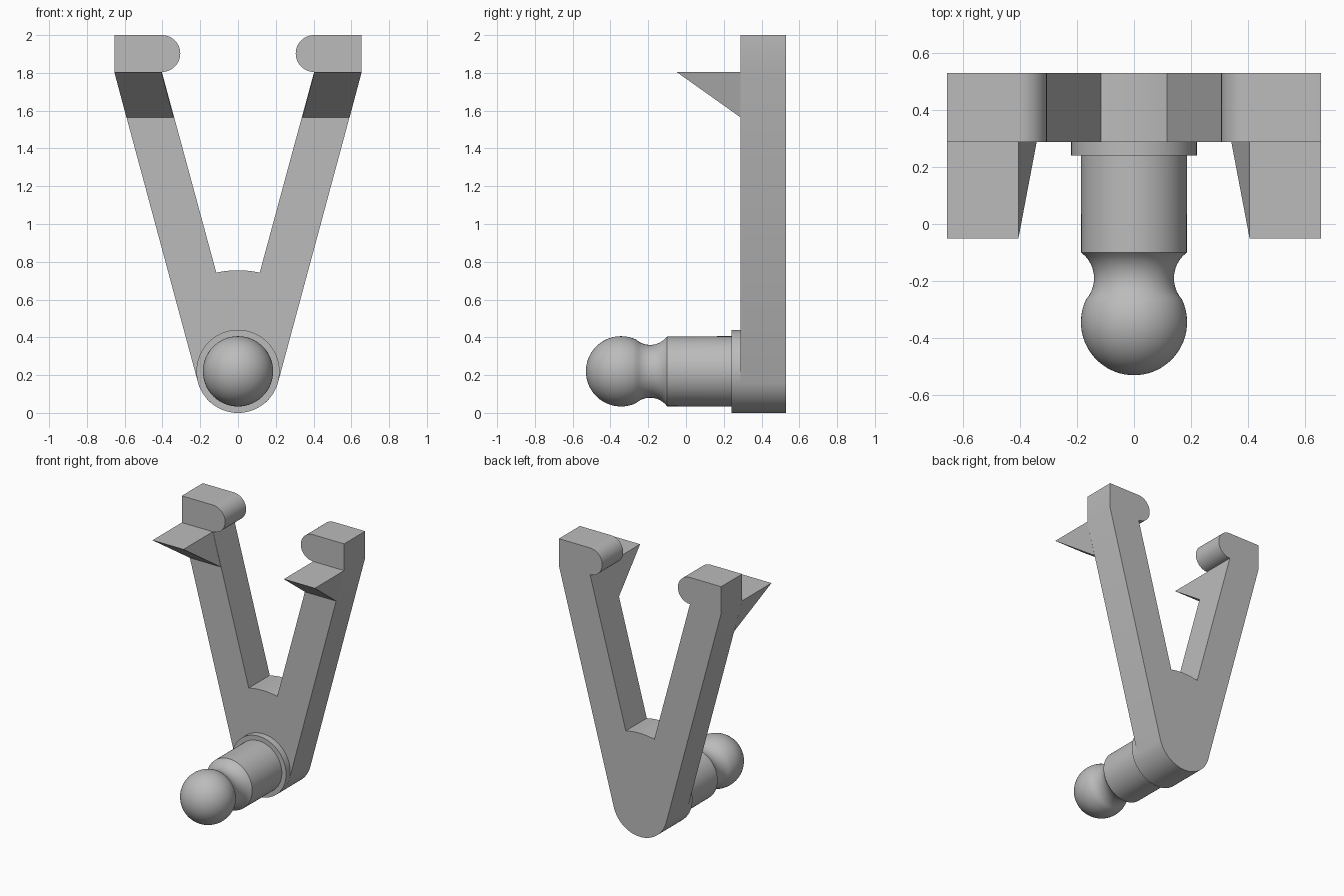
import bpy, bmesh
from math import sin, cos, radians, sqrt, pi
from mathutils import Matrix, Vector

if "Cube" in bpy.data.objects:
    bpy.data.objects.remove(bpy.data.objects["Cube"])

grey = bpy.data.materials.new("grey")
grey.use_nodes = True
grey.diffuse_color = (0.5, 0.5, 0.5, 1)
grey.node_tree.nodes["Principled BSDF"].inputs["Base Color"].default_value = (0.5, 0.5, 0.5, 1)

FRONT, BACK = 0.288, 0.53      # depth range of the fork
AXIS_Z, BASE_R = 0.22, 0.22    # pin axis height and rounded foot radius
BALL_R, BALL_Y = 0.186, -0.344
LEDGE_Z = 1.805                # underside of the hooks


def finish(name, bm):
    bmesh.ops.remove_doubles(bm, verts=bm.verts, dist=1e-5)
    bmesh.ops.recalc_face_normals(bm, faces=bm.faces)
    mesh = bpy.data.meshes.new(name)
    bm.to_mesh(mesh)
    bm.free()
    mesh.materials.append(grey)
    obj = bpy.data.objects.new(name, mesh)
    bpy.context.collection.objects.link(obj)
    bpy.ops.object.select_all(action='DESELECT')
    obj.select_set(True)
    bpy.context.view_layer.objects.active = obj
    bpy.ops.object.shade_smooth_by_angle(angle=radians(30))
    return obj


def arc(cx, cz, r, start, end, steps):
    angles = [radians(start + (end - start) * i / steps) for i in range(steps + 1)]
    return [(cx + r * cos(a), cz + r * sin(a)) for a in angles]


def extrude(bm, points, shift):
    face = bm.faces.new([bm.verts.new(p) for p in points])
    new = bmesh.ops.extrude_face_region(bm, geom=[face])["geom"]
    verts = [v for v in new if isinstance(v, bmesh.types.BMVert)]
    bmesh.ops.translate(bm, verts=verts, vec=shift)


def lathe(name, profile):
    """Turn (y, radius) points around the pin axis."""
    bm = bmesh.new()
    verts = [bm.verts.new((r, y, AXIS_Z)) for y, r in profile]
    edges = [bm.edges.new(pair) for pair in zip(verts, verts[1:])]
    bmesh.ops.spin(bm, geom=verts + edges, cent=(0, 0, AXIS_Z), axis=(0, 1, 0),
                   angle=2 * pi, steps=64, use_merge=True)
    return finish(name, bm)


# Fork: half outline from the foot, up the arm, round the hook and into the crotch
half = arc(0, AXIS_Z, BASE_R, -90, -15, 16)
half += [(0.655, LEDGE_Z), (0.655, 2.0)]
half += arc(0.403, LEDGE_Z + 0.0975, 0.0975, 90, 270, 24)
half += arc(0, AXIS_Z, 0.535, 77.6, 90, 6)
outline = half + [(-x, z) for x, z in half[-2:0:-1]]
bm = bmesh.new()
extrude(bm, [(x, FRONT, z) for x, z in outline], (0, BACK - FRONT, 0))
finish("fork", bm)

# Front wedges, slanted along the arms
for side, name in ((1, "left_wedge"), (-1, "right_wedge")):
    bm = bmesh.new()
    inner = [(0.405, FRONT, LEDGE_Z), (0.405, -0.05, LEDGE_Z), (0.341, FRONT, 1.565)]
    extrude(bm, [(side * x, y, z) for x, y, z in inner], (side * 0.25, 0, 0))
    finish(name, bm)

# Flange at the foot
lathe("flange", [(FRONT, 0), (FRONT, BASE_R), (0.24, BASE_R), (0.24, 0)])

# Ball pin: shaft, concave neck, ball
NECK_Y, NECK_R, FILLET = -0.19, 0.14, 0.1125
profile = [(0.26, 0), (0.26, BALL_R)]
for i in range(13):
    y = -0.10 - 0.15 * i / 12
    profile.append((y, NECK_R + FILLET - sqrt(FILLET ** 2 - (y - NECK_Y) ** 2)))
for i in range(1, 25):
    a = radians(59.5 + 120.5 * i / 24)
    profile.append((BALL_Y - BALL_R * cos(pi - a) if i == 24 else BALL_Y + BALL_R * cos(a),
                    BALL_R * sin(a) if i < 24 else 0))
lathe("ball_pin", profile)
